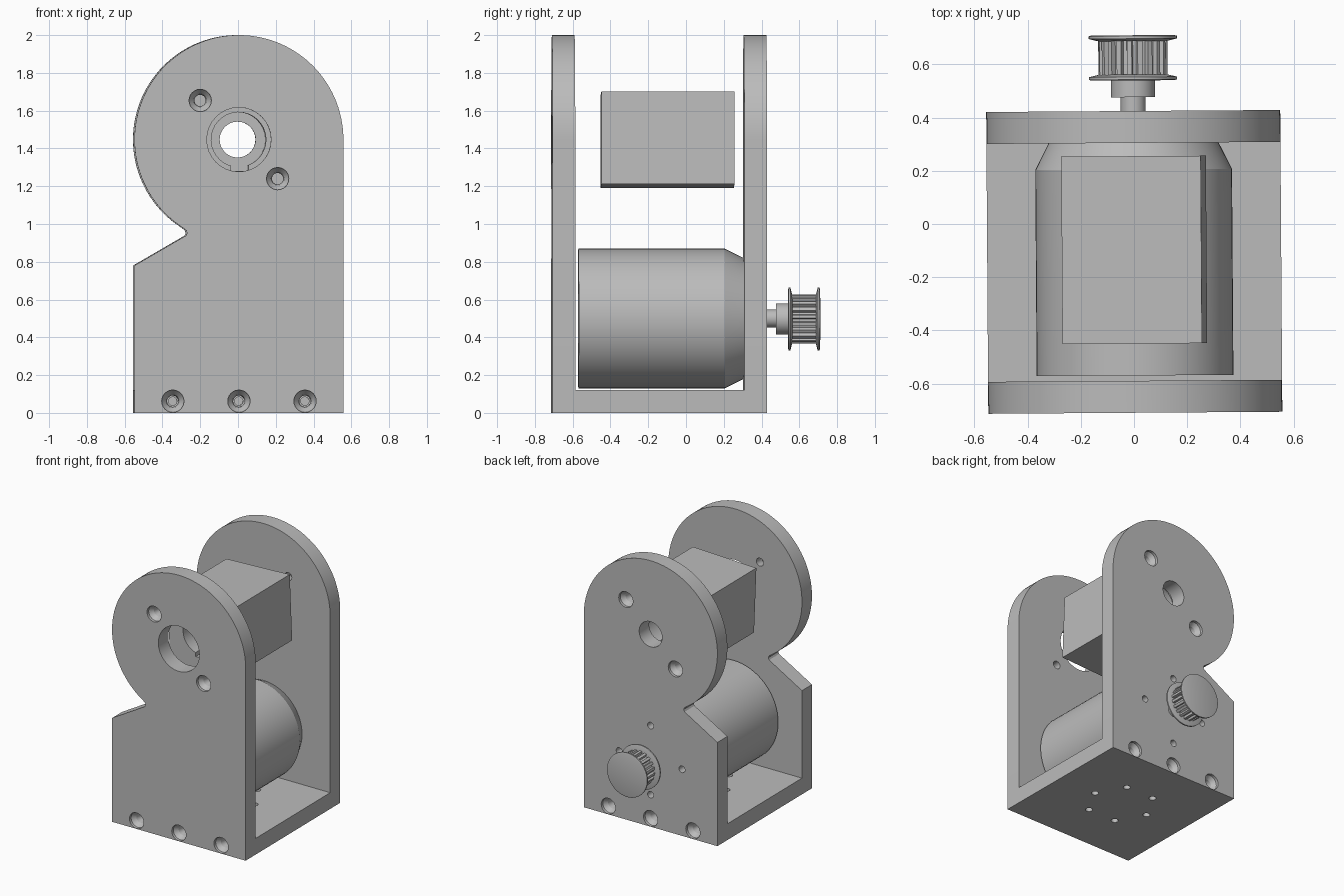
import bpy, bmesh
from math import radians, cos, sin, pi
from mathutils import Matrix, Vector

if "Cube" in bpy.data.objects:
    bpy.data.objects.remove(bpy.data.objects["Cube"], do_unlink=True)

grey = bpy.data.materials.new("plain_grey")
grey.use_nodes = True
grey.diffuse_color = (0.5, 0.5, 0.5, 1)
grey.node_tree.nodes["Principled BSDF"].inputs["Base Color"].default_value = (0.5, 0.5, 0.5, 1)

parts = []


def finish(name, bm, part=True):
    bmesh.ops.recalc_face_normals(bm, faces=bm.faces)
    mesh = bpy.data.meshes.new(name)
    bm.to_mesh(mesh)
    bm.free()
    obj = bpy.data.objects.new(name, mesh)
    bpy.context.collection.objects.link(obj)
    mesh.materials.append(grey)
    if part:
        parts.append(obj)
    return obj


def extrude(name, outline, y0, y1, part=True):
    """Prism from an (x, z) outline, running along y."""
    bm = bmesh.new()
    face = bm.faces.new([bm.verts.new((x, y0, z)) for x, z in outline])
    new = bmesh.ops.extrude_face_region(bm, geom=[face])["geom"]
    bmesh.ops.translate(bm, vec=(0, y1 - y0, 0),
                        verts=[v for v in new if isinstance(v, bmesh.types.BMVert)])
    return finish(name, bm, part)


def lathe(name, profile, x=0, z=0, segs=48, part=True):
    """Solid of revolution about a y-axis through (x, z); profile is (radius, y)."""
    bm = bmesh.new()
    rings = []
    for r, y in profile:
        rings.append([bm.verts.new((x + r * cos(2 * pi * i / segs), y,
                                    z + r * sin(2 * pi * i / segs))) for i in range(segs)])
    for a, b in zip(rings, rings[1:]):
        for i in range(segs):
            j = (i + 1) % segs
            bm.faces.new((a[i], a[j], b[j], b[i]))
    bm.faces.new(rings[0])
    bm.faces.new(rings[-1])
    return finish(name, bm, part)


def box(name, size, centre, part=True):
    bm = bmesh.new()
    bmesh.ops.create_cube(bm, size=1, matrix=Matrix.Translation(centre) @ Matrix.Diagonal((*size, 1)))
    return finish(name, bm, part)


def cut(obj, cutters):
    for c in cutters:
        c.hide_render = True
        mod = obj.modifiers.new("cut", "BOOLEAN")
        mod.operation, mod.solver, mod.object = "DIFFERENCE", "EXACT", c
    bpy.context.view_layer.update()
    graph = bpy.context.evaluated_depsgraph_get()
    mesh = bpy.data.meshes.new_from_object(obj.evaluated_get(graph))
    obj.modifiers.clear()
    obj.data = mesh
    for c in cutters:
        bpy.data.objects.remove(c, do_unlink=True)


def hole(x, z, r, y0, y1):
    return lathe("hole_cutter", [(r, y0), (r, y1)], x, z, 32, False)


def countersink(x, z, face, inward, depth):
    """Tapered screw seat entering from the outer face, with a narrow bore."""
    steps = [(0.059, -0.02), (0.059, 0.02), (0.036, 0.05), (0.03, 0.08), (0.03, depth)]
    return lathe("screw_cutter", [(r, face + inward * d) for r, d in steps], x, z, 24, False)


# Dimensions
HEAD_Z, HEAD_R, SHAFT_Z = 1.447, 0.553, 0.5
FRONT, FRONT_IN, BACK_IN, BACK = -0.71, -0.59, 0.305, 0.425
SCREW_X = (-0.35, 0, 0.35)

# Side plates: round head, with a notch on one side
outline = [(-HEAD_R, 0), (HEAD_R, 0)]
outline += [(HEAD_R * cos(radians(a)), HEAD_Z + HEAD_R * sin(radians(a))) for a in range(0, 239, 3)]
outline += [(-0.28, 0.968), (-0.274, 0.953), (-0.281, 0.938), (-HEAD_R, 0.78)]
front_plate = extrude("front_plate", outline, FRONT, FRONT_IN)
back_plate = extrude("back_plate", outline, BACK_IN, BACK)

# Plate holes: head bore, two head screws, three base screws
for plate, face, inward, bore, side in ((front_plate, FRONT, 1, 0.17, -1), (back_plate, BACK, -1, 0.095, 1)):
    y0, y1 = sorted((face - inward * 0.05, face + inward * 0.2))
    cutters = [hole(0, HEAD_Z, bore, y0, y1)]
    cutters += [countersink(side * s * 0.205, HEAD_Z + s * 0.207, face, inward, 0.2) for s in (1, -1)]
    cutters += [countersink(x, 0.062, face, inward, 0.2) for x in SCREW_X]
    if plate is back_plate:
        # Motor mounting holes
        cutters += [hole(0.26 * cos(k * pi / 2), SHAFT_Z + 0.26 * sin(k * pi / 2), 0.025, y0, y1)
                    for k in range(4)]
    cut(plate, cutters)

# Base with screw bores at both ends and a ring of six through holes
base = box("base", (2 * HEAD_R, BACK_IN - FRONT_IN, 0.122), (0, (BACK_IN + FRONT_IN) / 2, 0.061))
cutters = [hole(x, 0.062, 0.022, y - 0.1, y + 0.1) for x in SCREW_X for y in (FRONT_IN, BACK_IN)]
for k in range(6):
    c = hole(0, 0, 0.025, -0.2, 0.2)
    c.data.transform(Matrix.Translation((0.235 * cos(k * pi / 3), -0.143 + 0.235 * sin(k * pi / 3), 0))
                     @ Matrix.Rotation(pi / 2, 4, "X"))
    cutters.append(c)
cut(base, cutters)

# Upper block: slightly turned, bored through with a keyway
block = box("keyed_block", (0.525, 0.705, 0.49), (0, -0.0975, HEAD_Z))
cut(block, [hole(0, HEAD_Z, 0.145, -0.6, 0.4),
            box("key_cutter", (0.092, 1, 0.167), (0, -0.1, HEAD_Z - 0.0835), False)])
pivot = Vector((0, 0, HEAD_Z))
block.data.transform(Matrix.Translation(pivot) @ Matrix.Rotation(-0.04, 4, "Y") @ Matrix.Translation(-pivot))

# Motor and shaft
lathe("motor_body", [(0.37, -0.57), (0.37, 0.205), (0.32, BACK_IN)], z=SHAFT_Z, segs=64)
lathe("motor_shaft", [(0.047, 0.3), (0.047, 0.7)], z=SHAFT_Z, segs=32)

# Toothed pulley: hub, two flanges, teeth
pz = SHAFT_Z - 0.003
lathe("pulley_hub", [(0.083, 0.477), (0.083, 0.548)], z=pz)
lathe("inner_flange", [(0.155, 0.54), (0.166, 0.543), (0.166, 0.553), (0.13, 0.562)], z=pz)
lathe("outer_flange", [(0.13, 0.688), (0.166, 0.697), (0.166, 0.707), (0.155, 0.71)], z=pz)
teeth = []
for k in range(20):
    for r, f in ((0.112, 0.0), (0.13, 0.1), (0.13, 0.55), (0.112, 0.65)):
        a = 2 * pi * (k + f) / 20
        teeth.append((r * cos(a), pz + r * sin(a)))
extrude("pulley_teeth", teeth, 0.555, 0.695)

# Shading and the slight turn of the whole assembly
bpy.ops.object.select_all(action="DESELECT")
for obj in parts:
    obj.rotation_euler.z = radians(0.4)
    obj.select_set(True)
bpy.context.view_layer.objects.active = parts[0]
bpy.ops.object.shade_smooth_by_angle(angle=radians(25))
